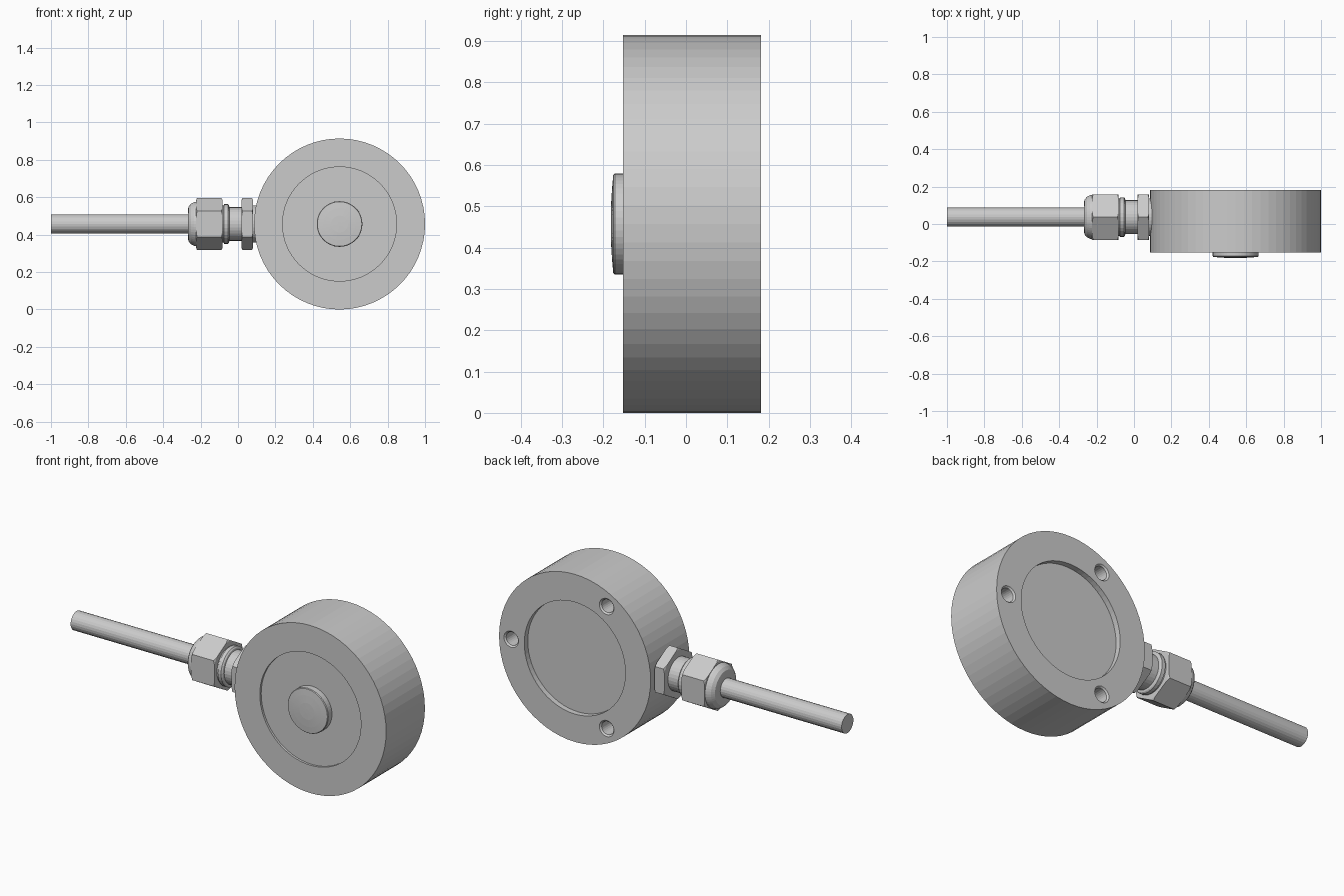
import bpy, bmesh
from math import sin, cos, pi, radians

if "Cube" in bpy.data.objects:
    bpy.data.objects.remove(bpy.data.objects["Cube"])

DISC_X, DISC_Z = 0.543, 0.457      # disc axis (runs along y)
GLAND_Y = 0.037                    # gland and cable axis (runs along x)


def disc_axis(r, a, t):
    return (DISC_X + r * cos(a), t, DISC_Z + r * sin(a))


def gland_axis(r, a, t):
    return (t, GLAND_Y + r * sin(a), DISC_Z + r * cos(a))


def lathe(name, profile, place, sides, smooth=0):
    """Revolve (radius, position) points; the end rings are capped."""
    bm = bmesh.new()
    rings = [[bm.verts.new(place(r, 2 * pi * i / sides, t)) for i in range(sides)]
             for r, t in profile]
    for a, b in zip(rings, rings[1:]):
        for i in range(sides):
            j = (i + 1) % sides
            bm.faces.new((a[i], a[j], b[j], b[i]))
    bm.faces.new(rings[0])
    bm.faces.new(rings[-1])
    bmesh.ops.recalc_face_normals(bm, faces=bm.faces)
    mesh = bpy.data.meshes.new(name)
    bm.to_mesh(mesh)
    bm.free()
    ob = bpy.data.objects.new(name, mesh)
    bpy.context.collection.objects.link(ob)
    if smooth:
        bpy.context.view_layer.objects.active = ob
        ob.select_set(True)
        bpy.ops.object.shade_smooth_by_angle(angle=radians(smooth))
        ob.select_set(False)
    return ob


def boolean(ob, tool, op):
    mod = ob.modifiers.new(op.lower(), 'BOOLEAN')
    mod.operation, mod.object, mod.solver = op, tool, 'EXACT'
    tool.hide_render = True
    tool.hide_set(True)
    tool.display_type = 'WIRE'


# Disc body with a shallow front recess and a deeper back recess
body = lathe("disc_body", [(0.305, -0.140), (0.305, -0.152), (0.457, -0.152),
                           (0.457, 0.182), (0.305, 0.182), (0.305, 0.152)],
             disc_axis, 64)

# Three blind mounting holes in the back
for k in range(3):
    a0 = k * 2 * pi / 3

    def hole_axis(r, a, t):
        return (DISC_X + 0.384 * cos(a0) + r * cos(a), t,
                DISC_Z + 0.384 * sin(a0) + r * sin(a))
    hole = lathe(f"hole_cutter_{k + 1}", [(0.036, 0.08), (0.036, 0.174),
                                          (0.044, 0.182), (0.044, 0.2)], hole_axis, 24)
    boolean(body, hole, 'DIFFERENCE')

# Domed load button
lathe("load_button", [(0.122, -0.138), (0.122, -0.172), (0.119, -0.176),
                      (0.085, -0.179), (0.045, -0.1815), (0.012, -0.182)],
      disc_axis, 48)

# Cable
lathe("cable", [(0.051, -1.0), (0.051, -0.2)], gland_axis, 24)

# Threaded neck joining the gland to the disc
lathe("gland_neck", [(0.100, -0.10), (0.100, -0.078), (0.106, -0.074), (0.106, -0.054),
                     (0.100, -0.048), (0.090, -0.046), (0.090, 0.03)], gland_axis, 32)
lathe("gland_washer", [(0.100, 0.07), (0.100, 0.125)], gland_axis, 32)


# Hexagon nuts, each trimmed by a turned profile for chamfered corners
def hex_nut(name, profile):
    nut = lathe(name, [(0.140, profile[0][1] - 0.01), (0.140, profile[-1][1] + 0.01)],
                gland_axis, 6)
    boolean(nut, lathe(name + "_trimmer", profile, gland_axis, 48), 'INTERSECT')


hex_nut("cap_nut", [(0.070, -0.268), (0.092, -0.265), (0.108, -0.252), (0.117, -0.234),
                    (0.119, -0.224), (0.132, -0.223), (0.142, -0.215),
                    (0.142, -0.090), (0.130, -0.083)])
hex_nut("body_nut", [(0.130, 0.020), (0.142, 0.026), (0.142, 0.074), (0.130, 0.080)])
